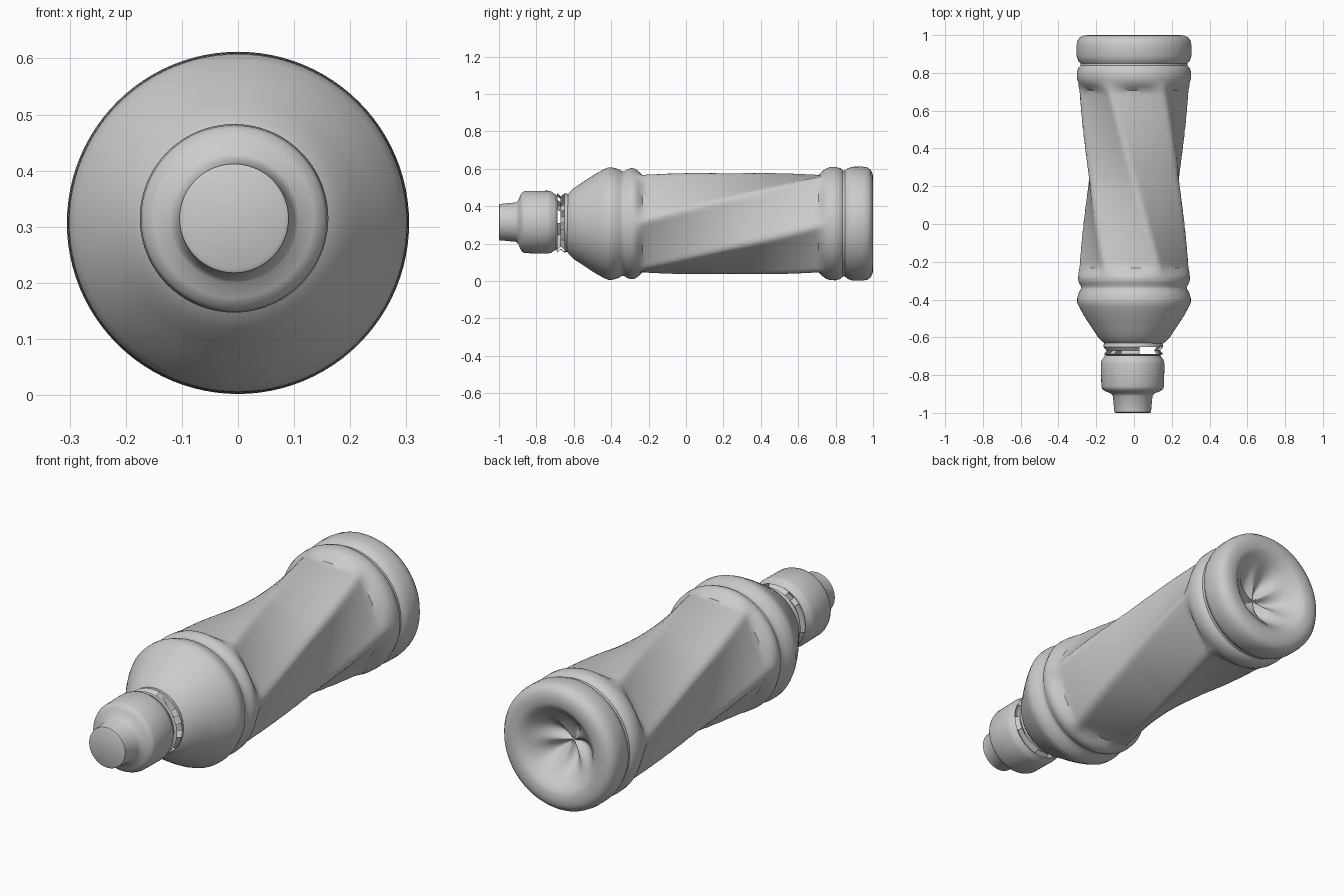
import bpy, bmesh, math, random

if "Cube" in bpy.data.objects:
    bpy.data.objects.remove(bpy.data.objects["Cube"])

random.seed(4)
SEG = 96
CZ = 0.307


def loft(name, rings, cx=0.0, cz=CZ, seg=SEG, cap_start=False, cap_end=False):
    """Skin rings around the y axis; each ring is a function angle -> (y, radius)."""
    bm = bmesh.new()
    rows = []
    for ring in rings:
        row = []
        for i in range(seg):
            a = 2 * math.pi * i / seg
            y, r = ring(a)
            row.append(bm.verts.new((cx + r * math.cos(a), y, cz + r * math.sin(a))))
        rows.append(row)
    for p, q in zip(rows, rows[1:]):
        for i in range(seg):
            j = (i + 1) % seg
            bm.faces.new((p[i], p[j], q[j], q[i]))
    if cap_start:
        bm.faces.new(rows[0])
    if cap_end:
        bm.faces.new(rows[-1])
    bmesh.ops.recalc_face_normals(bm, faces=bm.faces)
    me = bpy.data.meshes.new(name)
    bm.to_mesh(me)
    bm.free()
    ob = bpy.data.objects.new(name, me)
    bpy.context.collection.objects.link(ob)
    bpy.ops.object.select_all(action='DESELECT')
    bpy.context.view_layer.objects.active = ob
    ob.select_set(True)
    bpy.ops.object.shade_smooth_by_angle(angle=math.radians(35))
    return ob


def circle(y, r):
    return lambda a: (y, r)


# Twisted six-panel grip: hexagon turning 60 degrees along the waist
Y0, Y1 = -0.275, 0.75


def grip(t):
    y = Y0 + (Y1 - Y0) * t

    def ring(a):
        ap = 0.237 + 0.02 * abs(2 * t - 1) ** 1.3
        phi = math.radians(60) * t
        d = (a - phi) % (math.pi / 3) - math.pi / 6
        r = min(ap / math.cos(d), ap / math.cos(math.pi / 6) * 0.98)
        edge = min(t, 1 - t) / 0.05
        k = min(1.0, edge)
        k = k * k * (3 - 2 * k)
        return y, 0.295 + (r - 0.295) * k
    return ring


# Petal dimple in the base
def dimple(s):
    def ring(a):
        depth = 0.13 * (1 - s * s) ** 1.2
        lobes = 0.03 * math.cos(5 * a) * math.sin(math.pi * s)
        return 0.992 - depth + lobes * (1 - s), 0.2 * s
    return ring


shoulder = [(-0.635, 0.150), (-0.625, 0.165), (-0.60, 0.190), (-0.56, 0.216),
            (-0.52, 0.243), (-0.48, 0.268), (-0.44, 0.290), (-0.415, 0.301),
            (-0.395, 0.301), (-0.36, 0.291), (-0.343, 0.280), (-0.330, 0.280),
            (-0.315, 0.290), (-0.295, 0.297)]
foot = [(0.77, 0.302), (0.80, 0.303), (0.825, 0.296), (0.838, 0.284), (0.850, 0.283),
        (0.865, 0.296), (0.89, 0.304), (0.94, 0.305), (0.97, 0.300),
        (0.988, 0.287), (0.998, 0.265), (1.0, 0.245), (0.999, 0.22)]
rings = [circle(*p) for p in shoulder]
rings += [grip(i / 48) for i in range(49)]
rings += [circle(*p) for p in foot]
rings += [dimple(s) for s in (1.0, 0.88, 0.75, 0.6, 0.45, 0.3, 0.15, 0.03)]
loft("bottle_body", rings, cap_end=True)

# Cap with stepped spout
cap = [(-1.0, 0.090), (-0.996, 0.097), (-0.91, 0.105), (-0.897, 0.115), (-0.887, 0.142),
       (-0.875, 0.160), (-0.86, 0.166), (-0.74, 0.168), (-0.72, 0.164),
       (-0.705, 0.152), (-0.695, 0.148), (-0.695, 0.115)]
loft("spout_cap", [circle(*p) for p in cap], cx=-0.007, cz=0.315, cap_start=True)

# Broken tamper ring: neck band with missing bits
neck = loft("broken_neck_ring",
            [circle(-0.697, 0.135), circle(-0.688, 0.158), circle(-0.67, 0.142),
             circle(-0.65, 0.158), circle(-0.63, 0.155)],
            cx=-0.004, cz=0.311, seg=28)
bm = bmesh.new()
bm.from_mesh(neck.data)
gone = [f for f in bm.faces
        if -0.685 < f.calc_center_median().y < -0.645
        and (random.random() < 0.3 or abs(f.calc_center_median().x - 0.07) < 0.05)]
bmesh.ops.delete(bm, geom=gone, context='FACES')
bm.to_mesh(neck.data)
bm.free()
